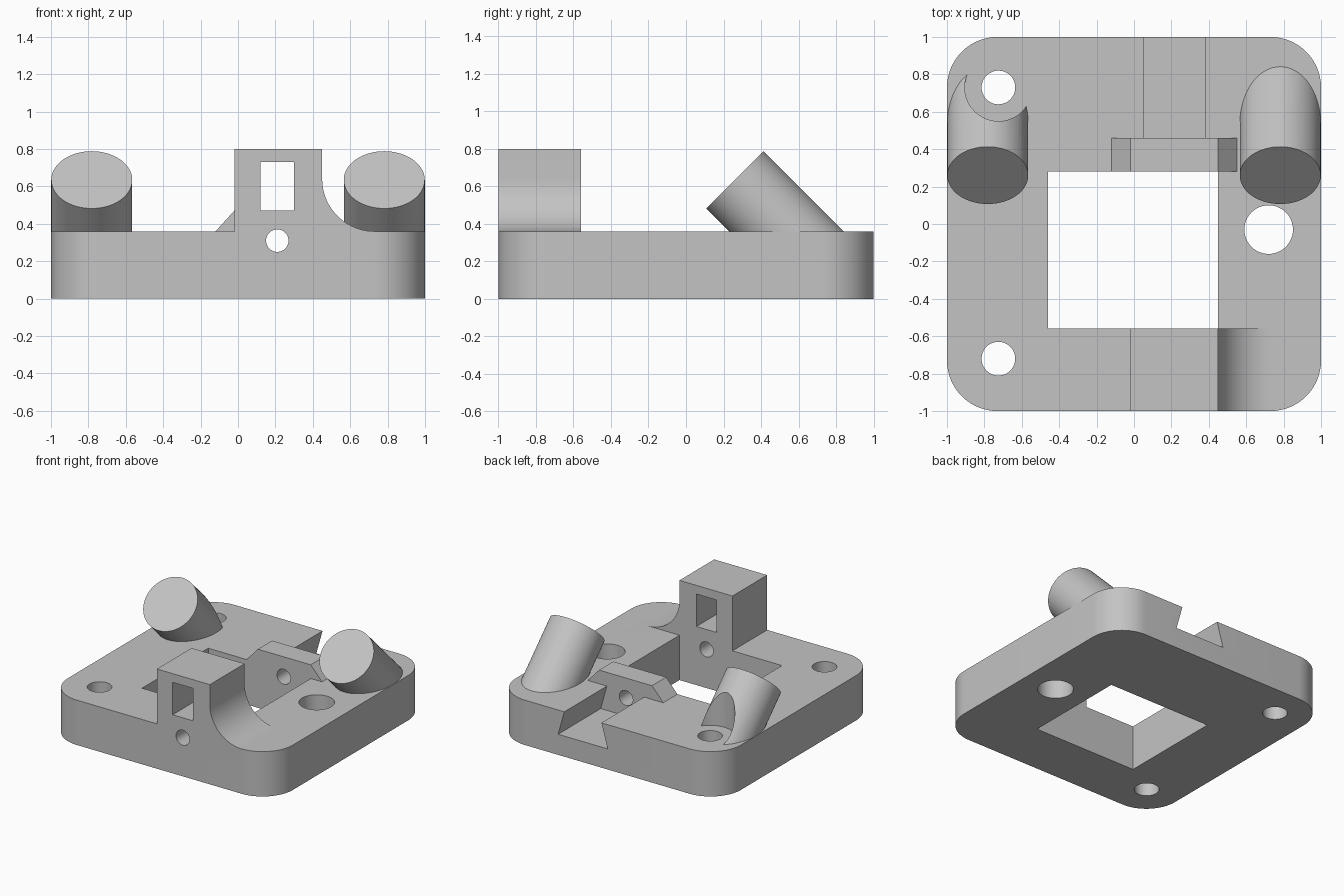
import bpy, bmesh, math
from mathutils import Matrix, Vector

if "Cube" in bpy.data.objects:
    bpy.data.objects.remove(bpy.data.objects["Cube"])

grey = bpy.data.materials.new("plain grey")
grey.diffuse_color = (0.55, 0.55, 0.55, 1)
grey.use_nodes = True
grey.node_tree.nodes["Principled BSDF"].inputs["Base Color"].default_value = grey.diffuse_color


def frame(o, u, v, w):
    """Matrix with origin o and axes u, v (profile plane) and w (extrusion)."""
    m = Matrix((u, v, w)).transposed().to_4x4()
    m.translation = Vector(o)
    return m


UP = Matrix.Identity(4)                                        # plan outline, extruded up
BACK = frame((0, 0, 0), (1, 0, 0), (0, 0, 1), (0, 1, 0))       # front outline, extruded back


def prism(name, pts, lo, hi, m=UP):
    bm = bmesh.new()
    f = bm.faces.new([bm.verts.new((x, y, lo)) for x, y in pts])
    r = bmesh.ops.extrude_face_region(bm, geom=[f])
    moved = [v for v in r["geom"] if isinstance(v, bmesh.types.BMVert)]
    bmesh.ops.translate(bm, verts=moved, vec=(0, 0, hi - lo))
    bm.transform(m)
    bmesh.ops.recalc_face_normals(bm, faces=bm.faces)
    me = bpy.data.meshes.new(name)
    bm.to_mesh(me)
    bm.free()
    me.materials.append(grey)
    ob = bpy.data.objects.new(name, me)
    bpy.context.collection.objects.link(ob)
    return ob


def arc(cx, cy, r, a0, a1, n):
    return [(cx + r * math.cos(math.radians(a0 + (a1 - a0) * i / n)),
             cy + r * math.sin(math.radians(a0 + (a1 - a0) * i / n))) for i in range(n + 1)]


def circle(cx, cy, r, n=48):
    return arc(cx, cy, r, 0, 360, n)[:-1]


def rect(x0, x1, y0, y1):
    return [(x0, y0), (x1, y0), (x1, y1), (x0, y1)]


def combine(target, tool, op):
    mod = target.modifiers.new("bool", 'BOOLEAN')
    mod.operation, mod.solver, mod.object = op, 'EXACT', tool
    bpy.context.view_layer.objects.active = target
    bpy.ops.object.modifier_apply(modifier=mod.name)
    bpy.data.objects.remove(tool, do_unlink=True)


# Base plate with rounded corners
R = 0.27
C = 1 - R
body = prism("mount_body", arc(C, C, R, 0, 90, 16) + arc(-C, C, R, 90, 180, 16)
             + arc(-C, -C, R, 180, 270, 16) + arc(C, -C, R, 270, 360, 16), 0, 0.36)

# Front tower with a concave fillet on its right side
tower = prism("front_tower", [(-0.02, 0.2), (0.73, 0.2)] + arc(0.73, 0.64, 0.28, 270, 180, 20)
              + [(0.45, 0.8), (-0.02, 0.8)], -1, -0.56, BACK)
combine(body, tower, 'UNION')

# Low sloped-end ridge behind the opening
ridge = prism("back_ridge", [(-0.12, 0.2), (0.55, 0.2), (0.55, 0.36), (0.45, 0.47),
                             (-0.02, 0.47), (-0.12, 0.36)], 0.28, 0.46, BACK)
combine(body, ridge, 'UNION')

# Tilted posts; the left one has clearance around the mounting hole
s = math.sqrt(0.5)
tilt = {}
for side in (-1, 1):
    tilt[side] = frame((side * 0.782, 0.26, 0.635), (1, 0, 0), (0, s, s), (0, s, -s))
    post = prism("tilted_post", circle(0, 0, 0.2165, 64), 0, 0.625, tilt[side])
    if side < 0:
        combine(post, prism("clearance", circle(-0.725, 0.73, 0.18), 0.35, 1.2), 'DIFFERENCE')
    combine(body, post, 'UNION')

# Openings through the plate, tower and ridge
cutters = [
    prism("centre_opening", rect(-0.46, 0.45, -0.56, 0.28), -0.1, 0.36 + 0.5),
    prism("tower_window", rect(0.12, 0.30, 0.47, 0.73), -1.1, -0.5, BACK),
    prism("cross_hole", circle(0.21, 0.31, 0.06), -1.1, 0.6, BACK),
    prism("dovetail_slot", [(-0.005, 0.165), (0.435, 0.165), (0.38, 0.36), (0.38, 0.6),
                            (0.05, 0.6), (0.05, 0.36)], 0.46, 1.1, BACK),
]
for x, y, r in ((-0.725, 0.73, 0.09), (-0.725, -0.72, 0.09), (0.72, -0.03, 0.13)):
    cutters.append(prism("mount_hole", circle(x, y, r), -0.1, 0.37))

# Post screw hole, nut pocket and slanted drain hole
for side in (-1, 1):
    cutters.append(prism("screw_hole", circle(0, 0, 0.06), -0.1, 0.5, tilt[side]))
    cutters.append(prism("nut_pocket", [(0.105, 0.3), (-0.105, 0.3), (-0.105, -0.06),
                                        (0, -0.121), (0.105, -0.06)], 0.136, 0.211, tilt[side]))
    drain = frame((side * 0.782, 0.383, 0.513), (1, 0, 0), (0, s, -s), (0, -s, -s))
    cutters.append(prism("drain_hole", circle(0, 0, 0.035, 32), 0, 0.85, drain))
for c in cutters:
    combine(body, c, 'DIFFERENCE')

bpy.ops.object.select_all(action='DESELECT')
body.select_set(True)
bpy.context.view_layer.objects.active = body
bpy.ops.object.shade_smooth_by_angle(angle=math.radians(30))
